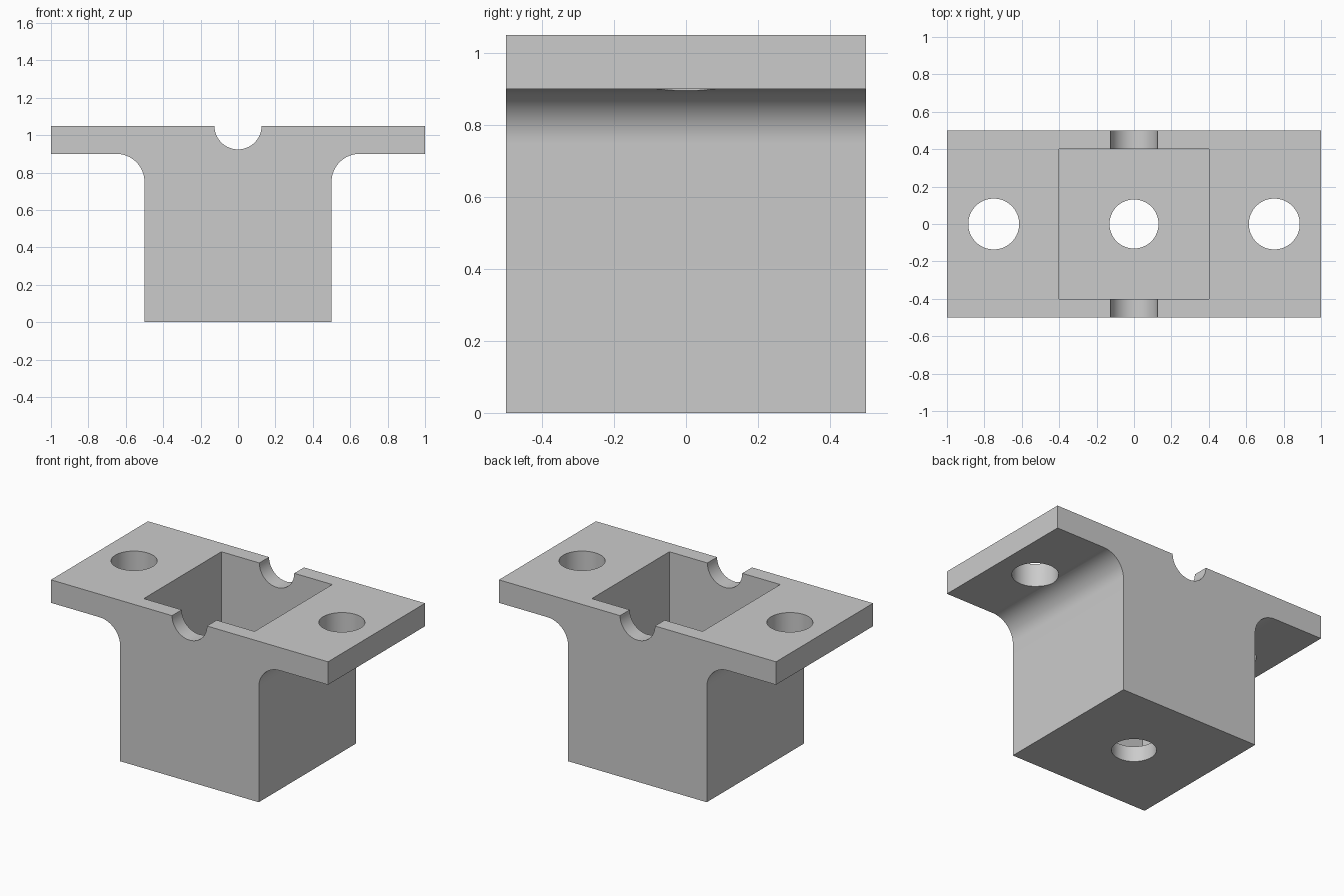
import bpy, bmesh, math
from mathutils import Matrix

if "Cube" in bpy.data.objects:
    bpy.data.objects.remove(bpy.data.objects["Cube"])

TOP, FLANGE_Z, FILLET = 1.05, 0.90, 0.15
HALF_BODY, HALF_DEPTH, WALL = 0.5, 0.5, 0.1

grey = bpy.data.materials.new("light grey")
grey.use_nodes = True
colour = (0.6, 0.6, 0.6, 1)
grey.diffuse_color = colour
grey.node_tree.nodes["Principled BSDF"].inputs["Base Color"].default_value = colour


def finish(name, bm):
    bmesh.ops.recalc_face_normals(bm, faces=bm.faces)
    mesh = bpy.data.meshes.new(name)
    bm.to_mesh(mesh)
    bm.free()
    mesh.materials.append(grey)
    obj = bpy.data.objects.new(name, mesh)
    bpy.context.collection.objects.link(obj)
    return obj


def cylinder(name, radius, length, matrix):
    bm = bmesh.new()
    bmesh.ops.create_cone(bm, cap_ends=True, segments=64, radius1=radius,
                          radius2=radius, depth=length, matrix=matrix)
    return finish(name, bm)


def box(name, size, centre):
    bm = bmesh.new()
    bmesh.ops.create_cube(bm, size=1, matrix=Matrix.Translation(centre) @ Matrix.Diagonal((*size, 1)))
    return finish(name, bm)


# T-shaped bracket: half outline with a filleted inner corner, mirrored and extruded
half = [(HALF_BODY, 0)]
for i in range(17):
    a = math.pi - i * math.pi / 32
    half.append((HALF_BODY + FILLET + FILLET * math.cos(a),
                 FLANGE_Z - FILLET + FILLET * math.sin(a)))
half += [(1, FLANGE_Z), (1, TOP)]
outline = half + [(-x, z) for x, z in reversed(half)]
bm = bmesh.new()
face = bm.faces.new([bm.verts.new((x, -HALF_DEPTH, z)) for x, z in outline])
side = bmesh.ops.extrude_face_region(bm, geom=[face])
bmesh.ops.translate(bm, vec=(0, 2 * HALF_DEPTH, 0),
                    verts=[v for v in side["geom"] if isinstance(v, bmesh.types.BMVert)])
bracket = finish("flanged_box", bm)

# Cutters: open pocket, drain hole, cable notches and mounting holes
inner = 2 * (HALF_BODY - WALL)
cutters = [
    box("pocket_cutter", (inner, inner, 2), (0, 0, WALL + 1)),
    cylinder("floor_hole_cutter", 0.131, 0.6, Matrix.Identity(4)),
    cylinder("notch_cutter", 0.126, 2, Matrix.Translation((0, 0, TOP)) @ Matrix.Rotation(math.pi / 2, 4, "X")),
]
for name, x in (("left", 0.75), ("right", -0.75)):
    cutters.append(cylinder(name + "_mount_hole_cutter", 0.136, 1, Matrix.Translation((x, 0, 1))))

bpy.context.view_layer.objects.active = bracket
bracket.select_set(True)
for cutter in cutters:
    mod = bracket.modifiers.new(cutter.name, "BOOLEAN")
    mod.object = cutter
    mod.solver = "EXACT"
    bpy.ops.object.modifier_apply(modifier=mod.name)
    bpy.data.objects.remove(cutter)

# Smooth round surfaces, crisp corners
bpy.ops.object.shade_smooth_by_angle(angle=math.radians(30))
